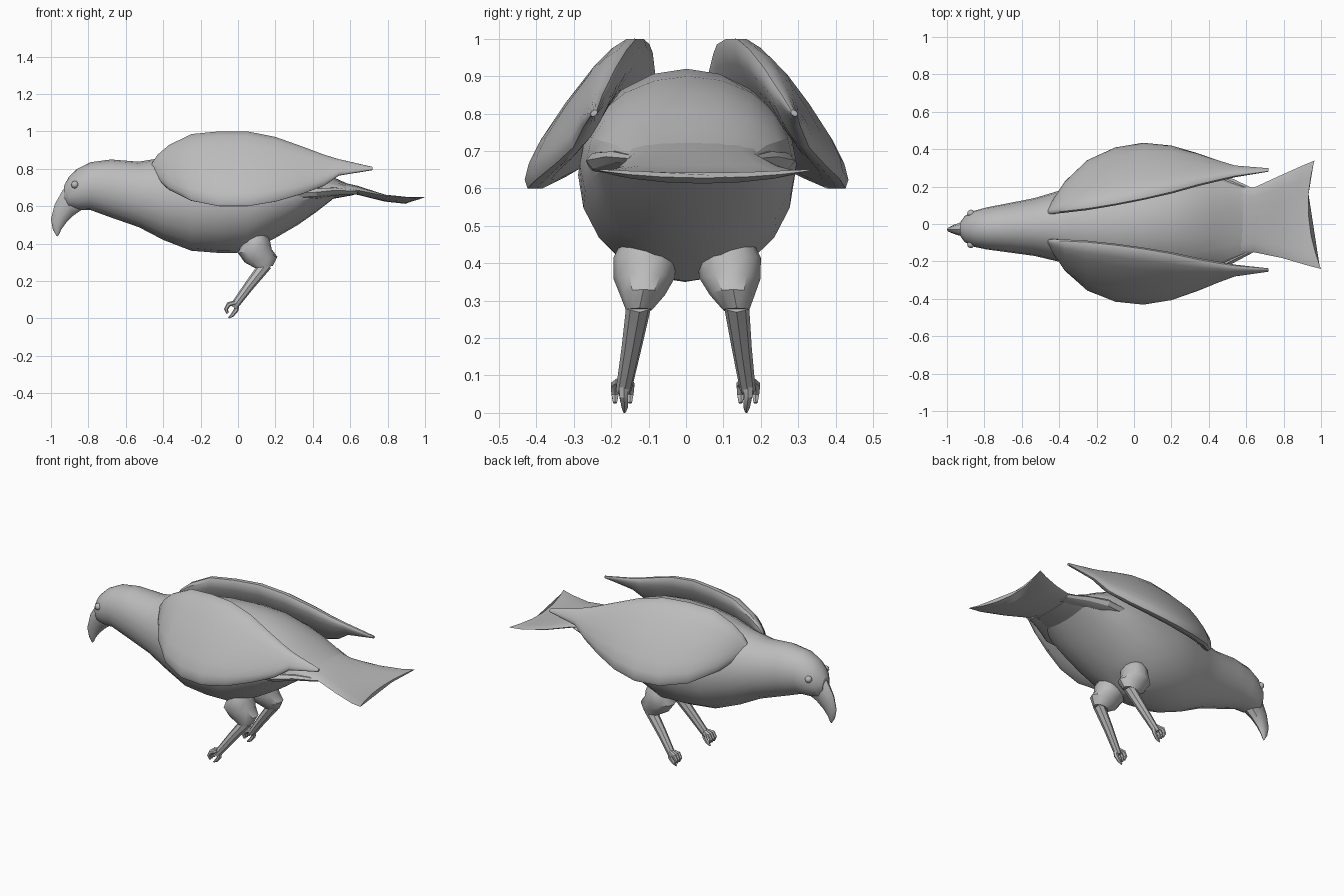
import bpy
from math import sin, cos, pi, radians, copysign
from mathutils import Vector

cube = bpy.data.objects.get("Cube")
if cube:
    bpy.data.objects.remove(cube, do_unlink=True)

grey = bpy.data.materials.new("plain grey")
grey.use_nodes = True
COLOUR = (0.5, 0.5, 0.5, 1)
grey.diffuse_color = COLOUR
grey.node_tree.nodes["Principled BSDF"].inputs["Base Color"].default_value = COLOUR

YAW = 0.03  # the whole bird turns slightly, tail towards its left


def section(a, b, side, power=1.0, sag=(0, 0, 0), sides=16):
    """Oval ring whose long axis runs from a to b, with half-width vector side."""
    a, b, side, sag = Vector(a), Vector(b), Vector(side), Vector(sag)
    ring = []
    for i in range(sides):
        t = 2 * pi * i / sides
        c, s = cos(t), sin(t)
        c = copysign(abs(c) ** power, c)
        ring.append((a + b) / 2 + (a - b) / 2 * c + side * s + sag * (1 - c * c))
    return ring


def loft(name, rings, angle=25):
    """Skin a row of rings and close both ends."""
    n = len(rings[0])
    verts = [(p.x, p.y + YAW * p.x, p.z) for ring in rings for p in ring]
    faces = [tuple(range(n)), tuple(range(len(verts) - n, len(verts)))]
    for r in range(len(rings) - 1):
        for i in range(n):
            j = (i + 1) % n
            faces.append((r * n + i, r * n + j, r * n + n + j, r * n + n + i))
    mesh = bpy.data.meshes.new(name)
    mesh.from_pydata(verts, [], faces)
    mesh.materials.append(grey)
    obj = bpy.data.objects.new(name, mesh)
    bpy.context.collection.objects.link(obj)
    bpy.ops.object.select_all(action="DESELECT")
    obj.select_set(True)
    bpy.context.view_layer.objects.active = obj
    bpy.ops.object.mode_set(mode="EDIT")
    bpy.ops.mesh.select_all(action="SELECT")
    bpy.ops.mesh.normals_make_consistent(inside=False)
    bpy.ops.object.mode_set(mode="OBJECT")
    bpy.ops.object.shade_smooth_by_angle(angle=radians(angle))
    return obj


def tube(name, points, radii, sides=8):
    """Tapered limb along a path that bends in the xz plane."""
    pts = [Vector(p) for p in points]
    rings = []
    for i, (p, r) in enumerate(zip(pts, radii)):
        d = pts[min(i + 1, len(pts) - 1)] - pts[max(i - 1, 0)]
        across = Vector((-d.z, 0, d.x)).normalized() * r
        rings.append(section(p + across, p - across, (0, r, 0), sides=sides))
    return loft(name, rings)


# Head, neck and body: x, top, bottom, half width
BODY = [(-.93, .71, .62, .035), (-.905, .755, .59, .07), (-.86, .80, .58, .095),
        (-.79, .835, .58, .112), (-.68, .85, .54, .13), (-.53, .838, .488, .155),
        (-.40, .86, .42, .19), (-.25, .895, .362, .25), (-.10, .915, .35, .28),
        (.05, .92, .352, .29), (.20, .90, .43, .29), (.32, .86, .50, .275),
        (.42, .81, .57, .25), (.51, .755, .64, .21), (.62, .705, .66, .17)]
loft("body", [section((x, 0, t), (x, 0, b), (0, w, 0), sides=20)
              for x, t, b, w in BODY])

# Hooked beak: ridge x, z, lower edge x, z, half width
BEAK = [(-.87, .74, -.83, .585, .06), (-.935, .69, -.88, .55, .042),
        (-.98, .61, -.92, .51, .027), (-1.0, .53, -.945, .475, .017),
        (-.99, .475, -.958, .447, .009), (-.972, .445, -.966, .438, .003)]
loft("beak", [section((xa, 0, za), (xb, 0, zb), (0, w, 0), sides=10)
              for xa, za, xb, zb, w in BEAK], 40)

# Folded wings: x, upper edge y, z, lower edge y, z, half thickness
WING = [(-.46, .075, .83, .09, .78, .012), (-.43, .075, .875, .14, .745, .025),
        (-.37, .08, .925, .23, .69, .04), (-.25, .09, .985, .34, .63, .05),
        (-.10, .11, 1.0, .405, .60, .052), (.05, .135, 1.0, .425, .60, .052),
        (.20, .165, .97, .405, .625, .048), (.34, .20, .92, .36, .665, .04),
        (.46, .225, .875, .315, .71, .03), (.54, .24, .85, .29, .765, .02),
        (.72, .26, .808, .275, .795, .007)]

# Thigh: front x, z, back x, z, y, half width
THIGH = [(.05, .46, .15, .46, .11, .065), (.025, .41, .17, .42, .112, .085),
         (.0, .35, .18, .37, .115, .082), (.035, .30, .21, .33, .12, .06),
         (.09, .27, .185, .28, .13, .035)]

for label, s in (("left", 1), ("right", -1)):
    rings = []
    for x, ya, za, yb, zb, w in WING:
        a, b = Vector((x, s * ya, za)), Vector((x, s * yb, zb))
        normal = (a - b).cross(Vector((1, 0, 0))).normalized()
        rings.append(section(a, b, normal * w, power=0.75, sides=16))
    loft(label + "_wing", rings, 35)

    loft(label + "_thigh", [section((xa, s * y, za), (xb, s * y, zb), (0, w, 0), sides=12)
                            for xa, za, xb, zb, y, w in THIGH], 35)
    tube(label + "_shin", [(.15, s * .13, .29), (.06, s * .147, .175), (-.025, s * .166, .06)],
         [.034, .027, .021])
    # Curled toes
    for k in (-1, 0, 1):
        y = s * .168 + k * .02
        tube(f"{label}_toe_{k + 2}", [(-.015, s * .166 + k * .01, .085), (-.05, y, .075),
                                      (-.064, y, .05), (-.056, y, .027)],
             [.012, .013, .011, .006], 6)
    tube(label + "_hind_toe", [(-.005, s * .166, .08), (-.01, s * .166, .045),
                               (-.03, s * .163, .018), (-.05, s * .163, .003)],
         [.014, .013, .01, .004], 6)

    # Eye
    bpy.ops.mesh.primitive_uv_sphere_add(segments=12, ring_count=8, radius=.02,
                                         location=(-.872, s * .083 - .026, .715))
    eye = bpy.context.object
    eye.name = label + "_eye"
    eye.data.materials.append(grey)
    bpy.ops.object.shade_smooth_by_angle(angle=radians(40))

    # Flank feathers bridging the body and the tail
    loft(label + "_flank_feather",
         [section((x, s * yo, z), (x, s * yi, z - .01), (0, 0, w), sides=8)
          for x, yo, yi, z, w in ((.28, .275, .2, .67, .03), (.42, .28, .16, .675, .03),
                                  (.52, .23, .12, .685, .022), (.64, .17, .1, .68, .012))])

# Fanned tail: left x, y, right x, y, edge z, half thickness, sag in x and z
TAIL = [(.46, .18, .46, -.18, .715, .035, 0, 0), (.64, .175, .64, -.17, .685, .024, 0, 0),
        (.78, .235, .79, -.205, .655, .018, 0, -.012), (.90, .285, .93, -.25, .645, .014, -.02, -.018),
        (.965, .31, 1.0, -.27, .65, .007, -.05, -.015)]
loft("tail", [section((xa, ya, z), (xb, yb, z), (0, 0, w), sag=(sx, 0, sz), sides=16)
              for xa, ya, xb, yb, z, w, sx, sz in TAIL])
